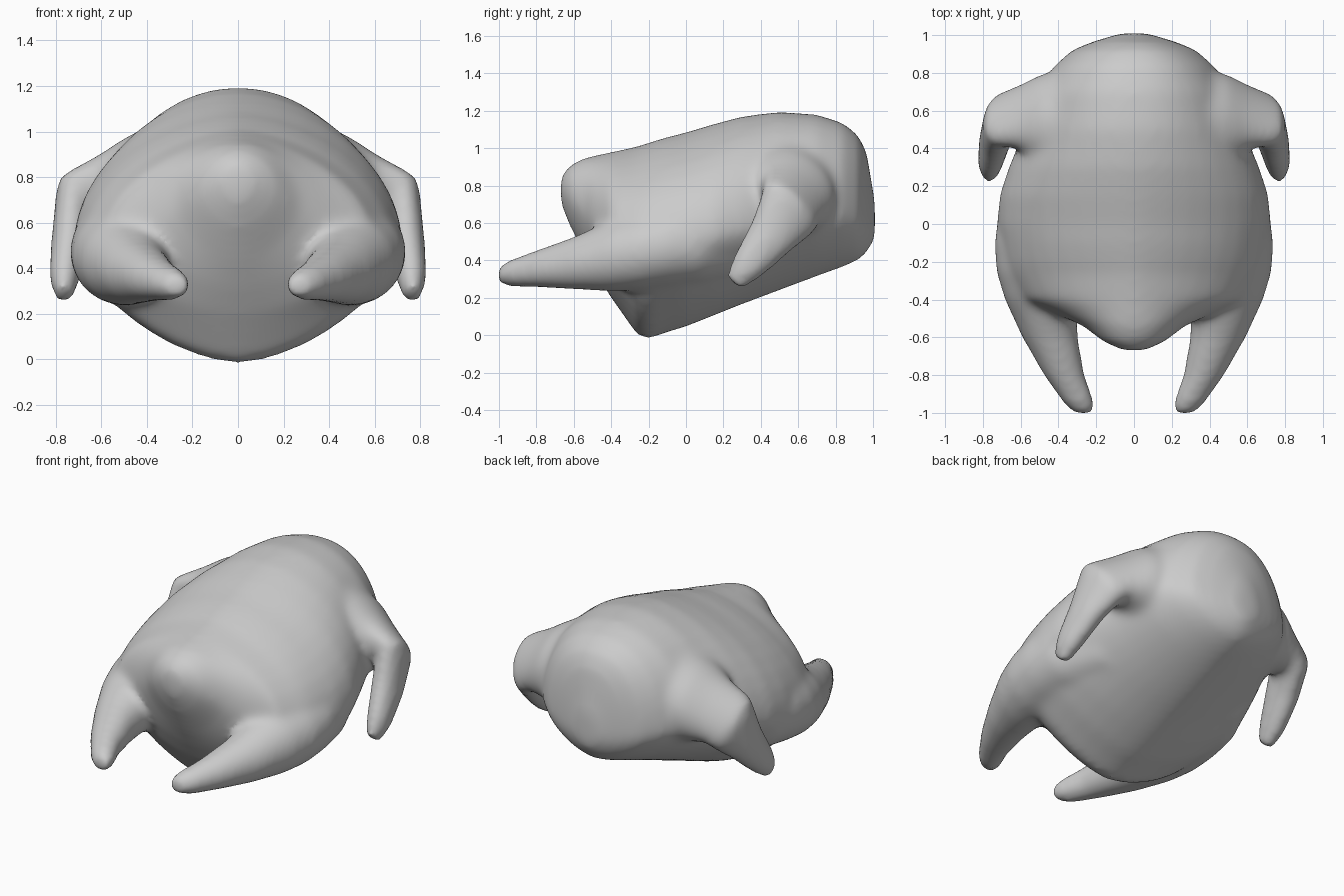
import bpy, bmesh
from math import sin, cos, pi
from mathutils import Vector

if "Cube" in bpy.data.objects:
    bpy.data.objects.remove(bpy.data.objects["Cube"])

N = 40
bm = bmesh.new()


def loft(rings):
    """Skin a list of closed point loops and cap both ends."""
    loops = [[bm.verts.new(p) for p in r] for r in rings]
    faces = [bm.faces.new(loops[0][::-1]), bm.faces.new(loops[-1])]
    for a, b in zip(loops, loops[1:]):
        n = len(a)
        for i in range(n):
            j = (i + 1) % n
            faces.append(bm.faces.new((a[i], a[j], b[j], b[i])))
    bmesh.ops.recalc_face_normals(bm, faces=faces)


def spow(v, e):
    return (abs(v) ** e) * (1 if v >= 0 else -1)


def body_ring(y, zb, zt, zw, w, e):
    """Breast above the widest line (e > 1 = straighter flanks), keel below."""
    pts = []
    for i in range(N):
        c, s = cos(2 * pi * i / N), sin(2 * pi * i / N)
        if s >= 0:
            pts.append((w * spow(c, e), y, zw + (zt - zw) * s))
        else:
            pts.append((w * spow(c, 1.2), y, zw + (zw - zb) * spow(s, 1.3)))
    return pts


def oval(c, u, v, side):
    c, u, v = Vector(c), Vector(u), Vector(v)
    pts = [c + u * cos(2 * pi * i / N) + v * sin(2 * pi * i / N) for i in range(N)]
    return [(p.x * side, p.y, p.z) for p in pts]


# body: y, bottom, top, height of widest line, half width, flank exponent
loft([body_ring(*s) for s in [
    (-.67, .70, .85, .78, .06, 1), (-.62, .58, .91, .74, .17, 1),
    (-.54, .43, .95, .66, .27, 1), (-.47, .31, .965, .56, .43, 1.2),
    (-.40, .20, .98, .51, .59, 1.3), (-.26, .0, 1.01, .49, .67, 1.3),
    (-.20, -.02, 1.03, .49, .69, 1.25), (-.1, .015, 1.06, .49, .71, 1.2),
    (0, .045, 1.085, .50, .725, 1.2), (.15, .105, 1.13, .53, .715, 1.15),
    (.30, .165, 1.17, .57, .665, 1.1), (.50, .24, 1.195, .60, .58, 1),
    (.70, .315, 1.18, .63, .51, .95), (.84, .365, 1.135, .64, .42, .9),
    (.92, .40, 1.07, .62, .33, .9), (.965, .44, .98, .60, .22, .9),
    (1.01, .51, .72, .58, .07, 1)]])

for side in (1, -1):
    # drumstick: centre, half width, half height
    loft([oval(c, (rx, 0, 0), (0, 0, rz), side) for c, rx, rz in [
        ((.40, .32, .50), .18, .18), ((.47, .08, .49), .245, .22),
        ((.50, -.10, .475), .24, .22), ((.51, -.25, .45), .22, .21),
        ((.495, -.40, .425), .19, .19), ((.445, -.60, .385), .148, .142),
        ((.37, -.80, .355), .11, .10), ((.29, -.95, .33), .085, .072),
        ((.265, -1.005, .32), .05, .045)]])
    # wing: centre and the two half axes of each section
    loft([oval(c, u, v, side) for c, u, v in [
        ((.36, .53, .75), (0, .29, 0), (0, 0, .29)),
        ((.50, .55, .75), (0, .24, -.03), (0, 0, .22)),
        ((.61, .565, .73), (0, .17, -.06), (0, 0, .16)),
        ((.71, .55, .67), (0, .14, -.10), (.085, 0, .10)),
        ((.735, .45, .52), (0, .105, -.08), (.085, 0, .01)),
        ((.76, .33, .37), (0, .075, -.06), (.07, 0, 0)),
        ((.765, .255, .275), (0, .045, -.034), (.045, 0, 0))]])

me = bpy.data.meshes.new("roast_bird")
bm.to_mesh(me)
bm.free()
bird = bpy.data.objects.new("roast_bird", me)
bpy.context.collection.objects.link(bird)

# fuse limbs into the body and soften the joins
rm = bird.modifiers.new("fuse", 'REMESH')
rm.mode = 'VOXEL'
rm.voxel_size = 0.02
rm.use_smooth_shade = True
sm = bird.modifiers.new("soften", 'SMOOTH')
sm.factor = 0.5
sm.iterations = 24
